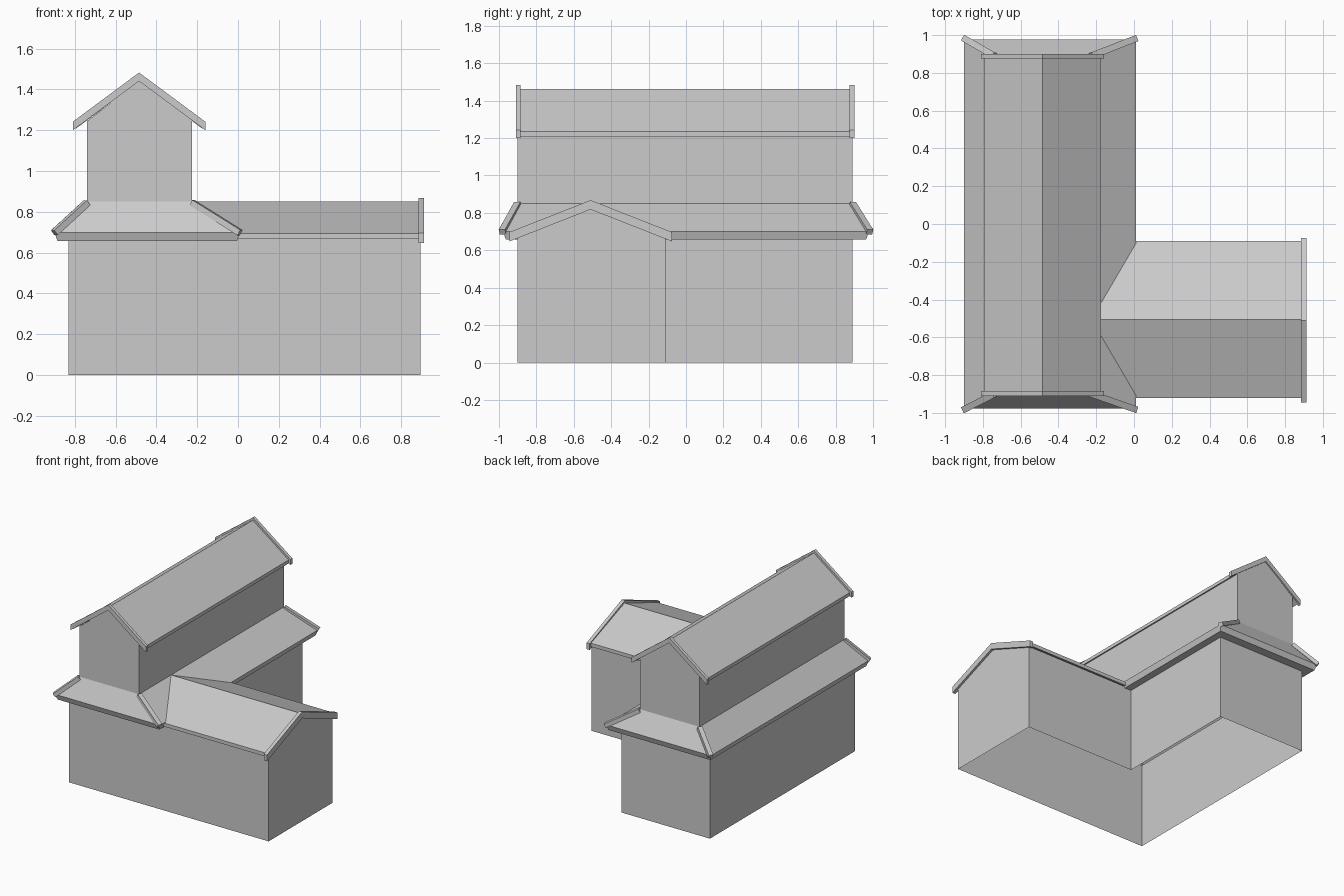
import bpy
import bmesh
from mathutils import Vector

cube = bpy.data.objects.get("Cube")
if cube:
    bpy.data.objects.remove(cube, do_unlink=True)

grey = bpy.data.materials.new("plain_grey")
grey.use_nodes = True
COLOUR = (0.6, 0.6, 0.6, 1)
grey.diffuse_color = COLOUR
grey.node_tree.nodes["Principled BSDF"].inputs["Base Color"].default_value = COLOUR


def make(name, verts, faces):
    bm = bmesh.new()
    vs = [bm.verts.new(v) for v in verts]
    for f in faces:
        bm.faces.new([vs[i] for i in f])
    bmesh.ops.recalc_face_normals(bm, faces=bm.faces)
    mesh = bpy.data.meshes.new(name)
    bm.to_mesh(mesh)
    bm.free()
    mesh.materials.append(grey)
    ob = bpy.data.objects.new(name, mesh)
    bpy.context.collection.objects.link(ob)
    return ob


def loft(name, rings, closed_ends=False):
    """Join closed rings of equal length with quads."""
    n = len(rings[0])
    faces = [(k * n + i, k * n + (i + 1) % n, (k + 1) * n + (i + 1) % n, (k + 1) * n + i)
             for k in range(len(rings) - 1) for i in range(n)]
    if closed_ends:
        faces += [tuple(range(n)), tuple(range((len(rings) - 1) * n, len(rings) * n))]
    return make(name, [p for r in rings for p in r], faces)


def rect(x0, x1, y0, y1, z):
    return [(x0, y0, z), (x1, y0, z), (x1, y1, z), (x0, y1, z)]


def chevron(name, axis, centre, half, peak, eave, thick, start, end):
    """Folded roof strip running along the given axis."""
    outline = [(centre - half, eave), (centre, peak), (centre + half, eave),
               (centre + half, eave - thick), (centre, peak - thick), (centre - half, eave - thick)]
    rings = [[(s, u, z) if axis == "x" else (u, s, z) for u, z in outline] for s in (start, end)]
    return loft(name, rings, True)


def beam(name, a, b, width, height):
    a, b = Vector(a), Vector(b)
    along = (b - a).normalized()
    side = along.cross(Vector((0, 0, 1))).normalized() * width / 2
    up = side.cross(along).normalized() * height / 2
    rings = [[p + side + up, p + side - up, p - side - up, p - side + up] for p in (a, b)]
    return loft(name, rings, True)


# L-shaped ground floor walls, open underneath
LEFT, INNER, TIP = -0.83, -0.065, 0.895
FRONT, WING_BACK, BACK = -0.9, -0.11, 0.89
plan = [(LEFT, FRONT), (TIP, FRONT), (TIP, WING_BACK), (INNER, WING_BACK), (INNER, BACK), (LEFT, BACK)]
loft("ground_floor_walls", [[(x, y, z) for x, y in plan] for z in (0, 0.67)])
RIDGE_Y = -0.51
make("wing_gable_wall", [(TIP, FRONT, 0.67), (TIP, WING_BACK, 0.67), (TIP, RIDGE_Y, 0.83)], [(0, 1, 2)])

# Upper storey with gabled ends
UX0, UX1, RIDGE_X = -0.74, -0.225, -0.485
gable = [(UX0, 0.83), (UX1, 0.83), (UX1, 1.245), (RIDGE_X, 1.44), (UX0, 1.245)]
ends = [[(x, y, z) for x, z in gable] for y in (FRONT, BACK)]
make("upper_storey_walls", ends[0] + ends[1],
     [(0, 1, 2, 3, 4), (5, 6, 7, 8, 9), (1, 2, 7, 6), (0, 4, 9, 5)])

# Hipped skirt roof around the upper storey, with fascia and soffit
EX0, EX1, EY = -0.9, 0.01, 0.978
loft("skirt_roof", [
    rect(LEFT, INNER, FRONT, BACK, 0.66),
    rect(EX0 + 0.015, EX1 - 0.015, -EY + 0.015, EY - 0.015, 0.657),
    rect(EX0, EX1, -EY, EY, 0.70),
    rect(UX0, UX1, FRONT, BACK, 0.85),
])
for x_eave, x_top, lr in ((EX0, UX0, "left"), (EX1, UX1, "right")):
    for s, y_top, fb in ((-1, FRONT, "front"), (1, BACK, "back")):
        beam(f"hip_trim_{fb}_{lr}", (x_eave, s * (EY + 0.004), 0.698), (x_top, y_top, 0.845), 0.035, 0.03)

# Upper roof and its barge boards
chevron("upper_roof", "y", RIDGE_X, 0.31, 1.463, 1.235, 0.027, FRONT, BACK)
for y, fb in ((-0.91, "front"), (0.875, "back")):
    chevron(f"upper_barge_board_{fb}", "y", RIDGE_X, 0.325, 1.483, 1.242, 0.042, y, y + 0.025)

# Wing roof and its barge board
chevron("wing_roof", "x", RIDGE_Y + 0.005, 0.415, 0.85, 0.695, 0.028, UX1, 0.89)
chevron("wing_barge_board", "x", RIDGE_Y, 0.435, 0.868, 0.697, 0.05, 0.885, 0.912)
